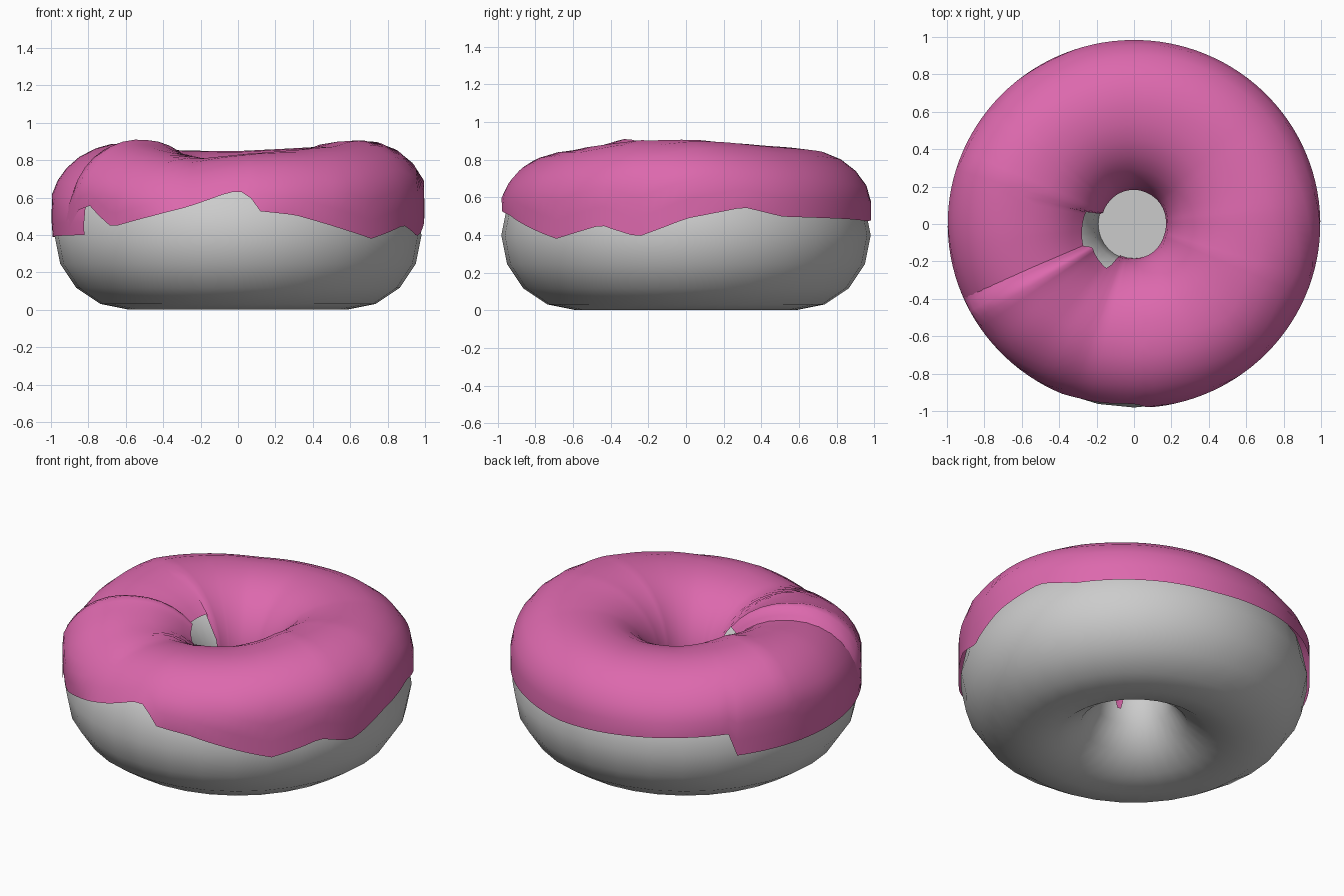
import bpy, math

if "Cube" in bpy.data.objects:
    bpy.data.objects.remove(bpy.data.objects["Cube"])

MAJOR, MINOR, MID = 0.584, 0.397, 0.398
TUBE = 0.407          # basic icing tube radius


def lerp(table, x):
    # straight-line interpolation through (position, value) pairs
    for (a, va), (b, vb) in zip(table, table[1:]):
        if x <= b:
            return va + (vb - va) * max(0, x - a) / (b - a)
    return table[-1][1]


# dough ring
bpy.ops.mesh.primitive_torus_add(major_radius=MAJOR, minor_radius=MINOR,
                                 major_segments=32, minor_segments=16,
                                 location=(0, 0, MID))
bpy.context.object.name = "dough"
bpy.ops.object.shade_smooth()

# flat disc closing the hole
bpy.ops.mesh.primitive_circle_add(vertices=32, radius=0.195, fill_type='NGON',
                                  location=(0, 0, 0.42))
bpy.context.object.name = "hole_disc"

# icing sheet: wraps once round the ring and laps over itself at the front left
START, END, N, M = 202, 574, 124, 14
OUTER = [(202, .40), (211, .52), (217, .54), (227, .44), (243, .50), (255, .55),
         (267, .61), (273, .61), (276, .52), (288, .50), (300, .45), (316, .38),
         (333, .45), (345, .39), (360, .48), (378, .53), (391, .49), (420, .48),
         (438, .47), (455, .48), (480, .50), (500, .51), (502, .38), (574, .40)]
INNER = [(202, .70), (240, .68), (247, .42), (252, .32), (260, .32), (268, .40),
         (500, .40), (521, .42), (525, .69), (574, .70)]
CREST = [(202, .82), (205, .86), (209, .915), (216, .89), (235, .84), (252, .808),
         (275, .83), (300, .85), (340, .90), (365, .90), (400, .87), (450, .845),
         (480, .85), (520, .885), (545, .86), (574, .82)]
BULGE = [(202, .02), (225, .03), (252, .015), (275, .035), (330, .04), (370, .045),
         (450, .03), (475, .02), (520, .045), (574, .02)]
verts, faces = [], []
for i in range(N + 1):
    deg = START + (END - START) * i / N
    a = math.radians(deg)
    t0 = math.asin((lerp(OUTER, deg) - MID) / TUBE)
    t1 = math.pi - math.asin((lerp(INNER, deg) - MID) / TUBE)
    limit = 0.984 + 0.012 * math.cos(a) ** 2
    for j in range(M + 1):
        t = t0 + (t1 - t0) * j / M
        s = max(0, math.sin(t))
        rad = TUBE + (lerp(CREST, deg) - MID - TUBE) * s
        if t < math.pi / 2:
            rad += lerp(BULGE, deg) * max(0, math.sin(2 * t))
        else:
            rad -= 0.006 * (1 - s)
        r = min(MAJOR + rad * math.cos(t), limit)
        verts.append((r * math.cos(a), r * math.sin(a), MID + rad * math.sin(t)))
for i in range(N):
    for j in range(M):
        k = i * (M + 1) + j
        faces.append((k, k + M + 1, k + M + 2, k + 1))

mesh = bpy.data.meshes.new("icing")
mesh.from_pydata(verts, [], faces)
mesh.update()
for p in mesh.polygons:
    p.use_smooth = True
# orient the sheet outwards
if mesh.polygons[M // 2].normal.z < 0:
    mesh.flip_normals()
icing = bpy.data.objects.new("icing", mesh)
bpy.context.collection.objects.link(icing)
pink = bpy.data.materials.new("pink_icing")
pink.diffuse_color = (0.72, 0.14, 0.42, 1)
pink.use_nodes = True
pink.node_tree.nodes["Principled BSDF"].inputs["Base Color"].default_value = pink.diffuse_color
mesh.materials.append(pink)
